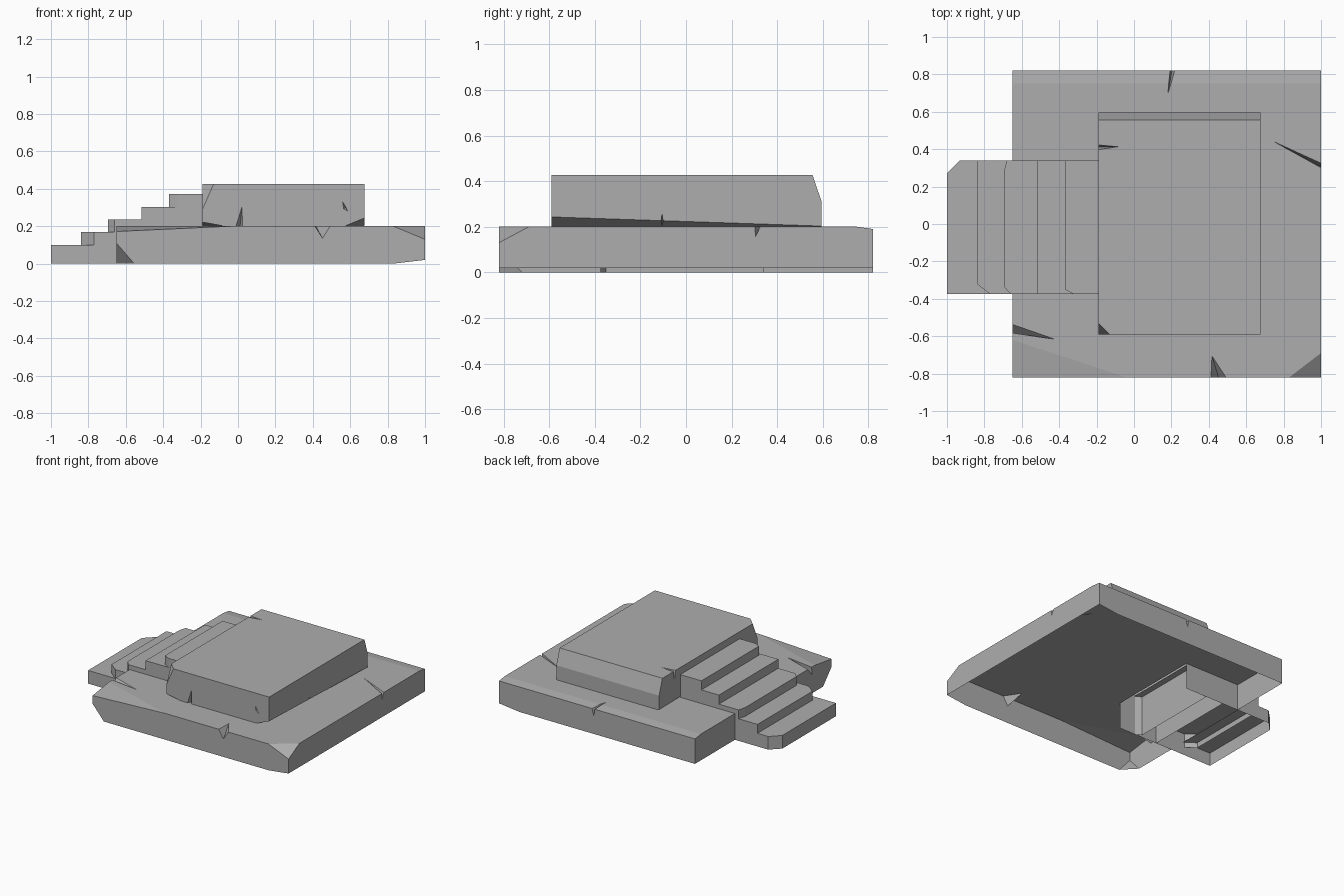
import bpy, bmesh
from mathutils import Vector

if "Cube" in bpy.data.objects:
    bpy.data.objects.remove(bpy.data.objects["Cube"])

# Dark stone grey
stone = bpy.data.materials.new("stone")
stone.diffuse_color = (.42, .42, .42, 1)
stone.use_nodes = True
stone.node_tree.nodes["Principled BSDF"].inputs["Base Color"].default_value = stone.diffuse_color


def finish(bm, name):
    bmesh.ops.recalc_face_normals(bm, faces=bm.faces)
    me = bpy.data.meshes.new(name)
    bm.to_mesh(me)
    bm.free()
    me.materials.append(stone)
    ob = bpy.data.objects.new(name, me)
    bpy.context.collection.objects.link(ob)
    return ob


def box(lo, hi):
    bm = bmesh.new()
    bmesh.ops.create_cube(bm, size=1)
    for v in bm.verts:
        v.co = [(lo[i] + hi[i]) / 2 + v.co[i] * (hi[i] - lo[i]) for i in range(3)]
    return bm


def chip(bm, center, a, b, c):
    """Slice a piece off through three points and close the cut."""
    a, b, c = Vector(a), Vector(b), Vector(c)
    n = (b - a).cross(c - a).normalized()
    if n.dot(Vector(center) - a) > 0:
        n = -n
    bmesh.ops.bisect_plane(bm, geom=bm.verts[:] + bm.edges[:] + bm.faces[:], dist=1e-5,
                           plane_co=a, plane_no=n, clear_outer=True)
    bmesh.ops.holes_fill(bm, edges=[e for e in bm.edges if e.is_boundary], sides=0)


def subtract(ob, cutters):
    """Cut small wedges out of a part."""
    for c in cutters:
        m = ob.modifiers.new("crack", 'BOOLEAN')
        m.object, m.operation, m.solver = c, 'DIFFERENCE', 'EXACT'
    dg = bpy.context.evaluated_depsgraph_get()
    me = bpy.data.meshes.new_from_object(ob.evaluated_get(dg))
    ob.modifiers.clear()
    ob.data = me
    for c in cutters:
        bpy.data.objects.remove(c)


def wedge(*pts):
    bm = bmesh.new()
    for p in pts:
        bm.verts.new(p)
    bmesh.ops.convex_hull(bm, input=bm.verts[:])
    ob = finish(bm, "crack_cutter")
    ob.hide_render = True
    return ob


# Base slab: chipped, cracked, notched for the stairs
bm = box((-.65, -.82, 0), (1, .82, .2))
mid = (.17, 0, .1)
for pts in [((-.65, .75, .2), (1, .75, .2), (1, .82, .19)),
            ((-.65, -.62, .2), (-.04, -.82, .2), (-.65, -.82, .172)),
            ((.83, -.82, .2), (1, -.69, .2), (1, -.82, .13)),
            ((-.65, -.82, .11), (-.555, -.82, 0), (-.65, -.72, 0)),
            ((.83, -.82, 0), (.83, .82, 0), (1, .82, .02))]:
    chip(bm, mid, *pts)
base = finish(bm, "base_slab")
notch = finish(box((-.8, -.375, -.1), (-.19, .34, .3)), "stair_notch_cutter")
subtract(base, [
    notch,
    wedge((.405, -.83, .21), (.505, -.83, .21), (.455, -.83, .13), (.415, -.7, .203)),
    wedge((.19, .83, .21), (.225, .83, .21), (.205, .83, .13), (.18, .69, .203)),
    wedge((1.01, .295, .21), (1.01, .325, .21), (1.01, .3, .155), (.73, .45, .203)),
    wedge((-.66, -.525, .21), (-.66, -.58, .21), (-.66, -.585, .14), (-.41, -.618, .203)),
])
# The slab is a hollow shell: open below and along the stair notch
bm = bmesh.new()
bm.from_mesh(base.data)
gone = []
for f in bm.faces:
    c = f.calc_center_median()
    in_notch = -.645 < c.x < -.18 and -.38 < c.y < .345 and c.z < .19
    if f.normal.z < -.9 or in_notch:
        gone.append(f)
bmesh.ops.delete(bm, geom=gone, context='FACES')
bm.to_mesh(base.data)
bm.free()

# Upper block
bm = box((-.19, -.59, .2), (.675, .595, .427))
mid = (.24, 0, .31)
for pts in [((-.19, .555, .427), (.675, .555, .427), (.675, .595, .31)),
            ((.57, -.59, .2), (.675, -.59, .243), (.675, .595, .203)),
            ((-.07, -.59, .2), (-.19, -.59, .222), (-.19, .595, .203)),
            ((-.13, -.59, .427), (-.19, -.53, .427), (-.19, -.59, .29))]:
    chip(bm, mid, *pts)
block = finish(bm, "upper_block")
subtract(block, [
    wedge((-.02, -.6, .19), (.027, -.6, .19), (.025, -.6, .335), (.01, -.55, .19)),
    wedge((-.2, .395, .435), (-.2, .425, .435), (-.2, .41, .35), (-.08, .413, .43)),
    wedge((.685, -.115, .19), (.685, -.095, .19), (.685, -.105, .27), (.6, -.105, .19)),
    wedge((.55, -.6, .35), (.595, -.6, .27), (.56, -.6, .29), (.575, -.57, .3)),
])


def step(name, x0, x1, low, top, chip_l, chip_r, lip):
    """Open-backed, open-bottomed step; chips are (dx, dy) at the front corners."""
    yl, yr = .34, -.375
    path = [(x1, yl)]
    path += [(x0 + chip_l[0], yl), (x0, yl - chip_l[1])] if chip_l else [(x0, yl)]
    path += [(x0, yr + chip_r[1]), (x0 + chip_r[0], yr)] if chip_r else [(x0, yr)]
    path.append((x1, yr))
    bm = bmesh.new()
    up = [bm.verts.new((x, y, top)) for x, y in path]
    bm.faces.new(up)
    last = len(path) - 2
    for i in range(last + 1):
        z = 0 if i in (0, last) else low
        a, b = [bm.verts.new((*path[k], z)) for k in (i + 1, i)]
        bm.faces.new((up[i], up[i + 1], a, b))
    if lip:
        edge = [e for e in bm.edges if all(abs(v.co.x - x0) < 1e-5 and v.co.z == top for v in e.verts)]
        bmesh.ops.bevel(bm, geom=edge, offset=lip, segments=1, affect='EDGES')
    # tread faces up
    ob = finish(bm, name)
    if max(ob.data.polygons, key=lambda p: p.area if abs(p.normal.z) > .9 else 0).normal.z < 0:
        ob.data.flip_normals()


# Stairs from the ground to the block; the inner risers run down to the floor
step("stair_1", -1, -.76, 0, .1, (.07, .07), None, 0)
step("stair_2", -.84, -.655, .06, .168, None, (.07, .055), .012)
step("stair_3", -.695, -.49, .168, .235, (.015, .06), (.035, .04), 0)
step("stair_4", -.515, -.32, 0, .304, None, None, .01)
step("stair_5", -.368, -.19, 0, .373, None, (.045, .025), .012)
